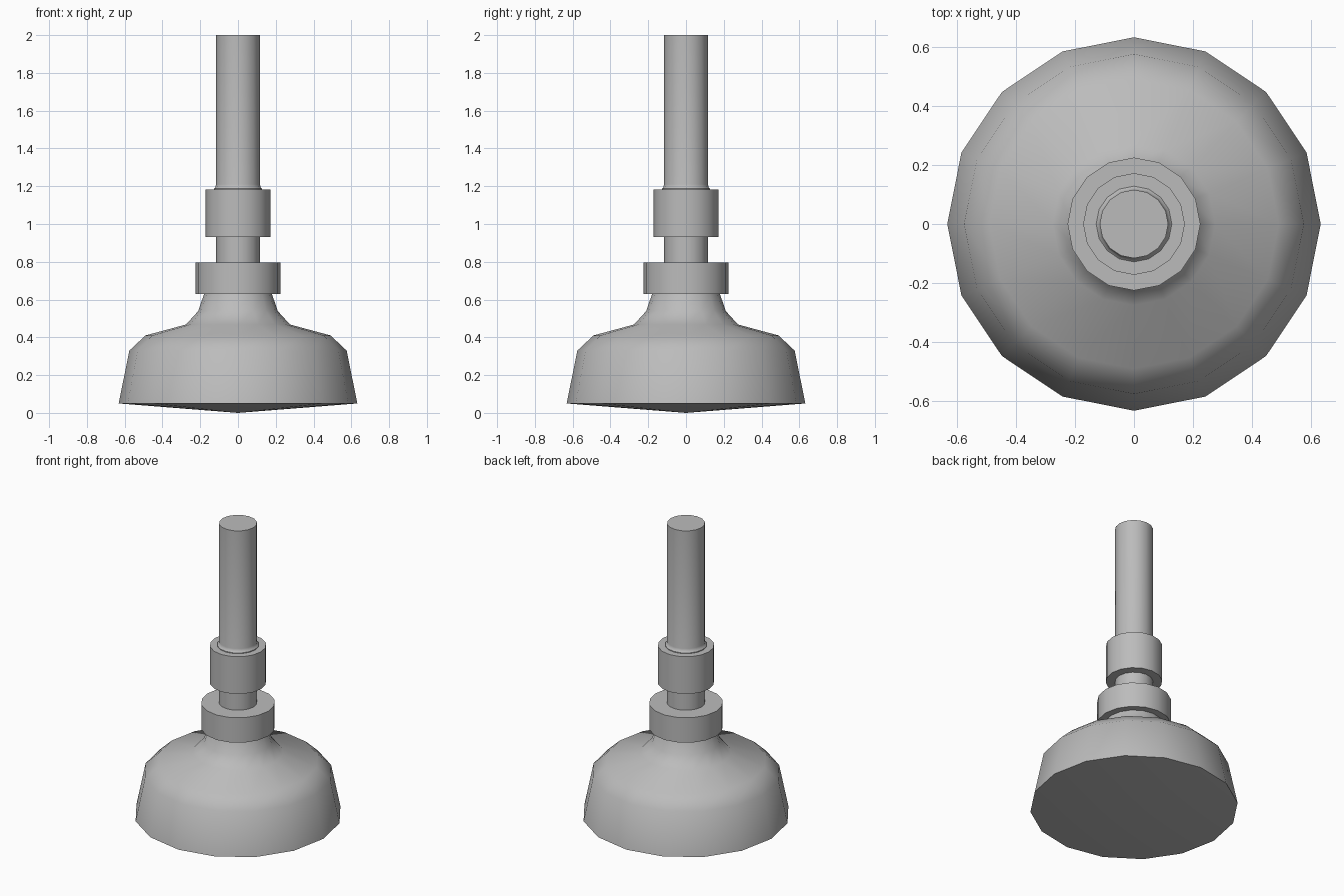
import bpy
import bmesh
from math import cos, sin, pi, radians

SIDES = 16

cube = bpy.data.objects.get("Cube")
if cube:
    bpy.data.objects.remove(cube, do_unlink=True)

# Single plain metal colour
metal = bpy.data.materials.new("grey_metal")
metal.use_nodes = True
grey = (0.5, 0.5, 0.5, 1.0)
metal.diffuse_color = grey
metal.node_tree.nodes["Principled BSDF"].inputs["Base Color"].default_value = grey


def lathe(name, profile):
    """Spin (radius, height) points, bottom to top, into a closed solid."""
    bm = bmesh.new()
    rings = []
    for r, z in profile:
        if r == 0:
            rings.append([bm.verts.new((0, 0, z))] * SIDES)
        else:
            rings.append([bm.verts.new((r * cos(2 * pi * i / SIDES),
                                        r * sin(2 * pi * i / SIDES), z))
                          for i in range(SIDES)])
    for low, high in zip(rings, rings[1:]):
        for i in range(SIDES):
            j = (i + 1) % SIDES
            corners = dict.fromkeys((low[i], low[j], high[j], high[i]))
            bm.faces.new(list(corners))
    # Flat caps on open ends
    for ring, (r, _) in ((rings[0], profile[0]), (rings[-1], profile[-1])):
        if r > 0:
            bm.faces.new(ring)
    bmesh.ops.recalc_face_normals(bm, faces=bm.faces)
    mesh = bpy.data.meshes.new(name)
    bm.to_mesh(mesh)
    bm.free()
    mesh.materials.append(metal)
    obj = bpy.data.objects.new(name, mesh)
    bpy.context.collection.objects.link(obj)
    bpy.ops.object.select_all(action="DESELECT")
    obj.select_set(True)
    bpy.context.view_layer.objects.active = obj
    bpy.ops.object.shade_smooth_by_angle(angle=radians(40))
    return obj


# Bell-shaped foot with a shallow pointed underside
lathe("foot_bell", [(0, 0), (0.632, 0.05), (0.575, 0.33), (0.49, 0.41),
                    (0.275, 0.468), (0.21, 0.54), (0.178, 0.635)])

# Wide collar on the neck of the foot
lathe("collar", [(0.225, 0.63), (0.225, 0.797)])

# Lock nut around the stem
lathe("lock_nut", [(0.172, 0.932), (0.172, 1.182)])

# Upright stem, with a small fillet where it leaves the nut
lathe("lower_stem", [(0.116, 0.78), (0.116, 0.95)])
lathe("upper_stem", [(0.128, 1.17), (0.128, 1.187), (0.12, 1.194),
                     (0.116, 1.21), (0.116, 2.0)])
